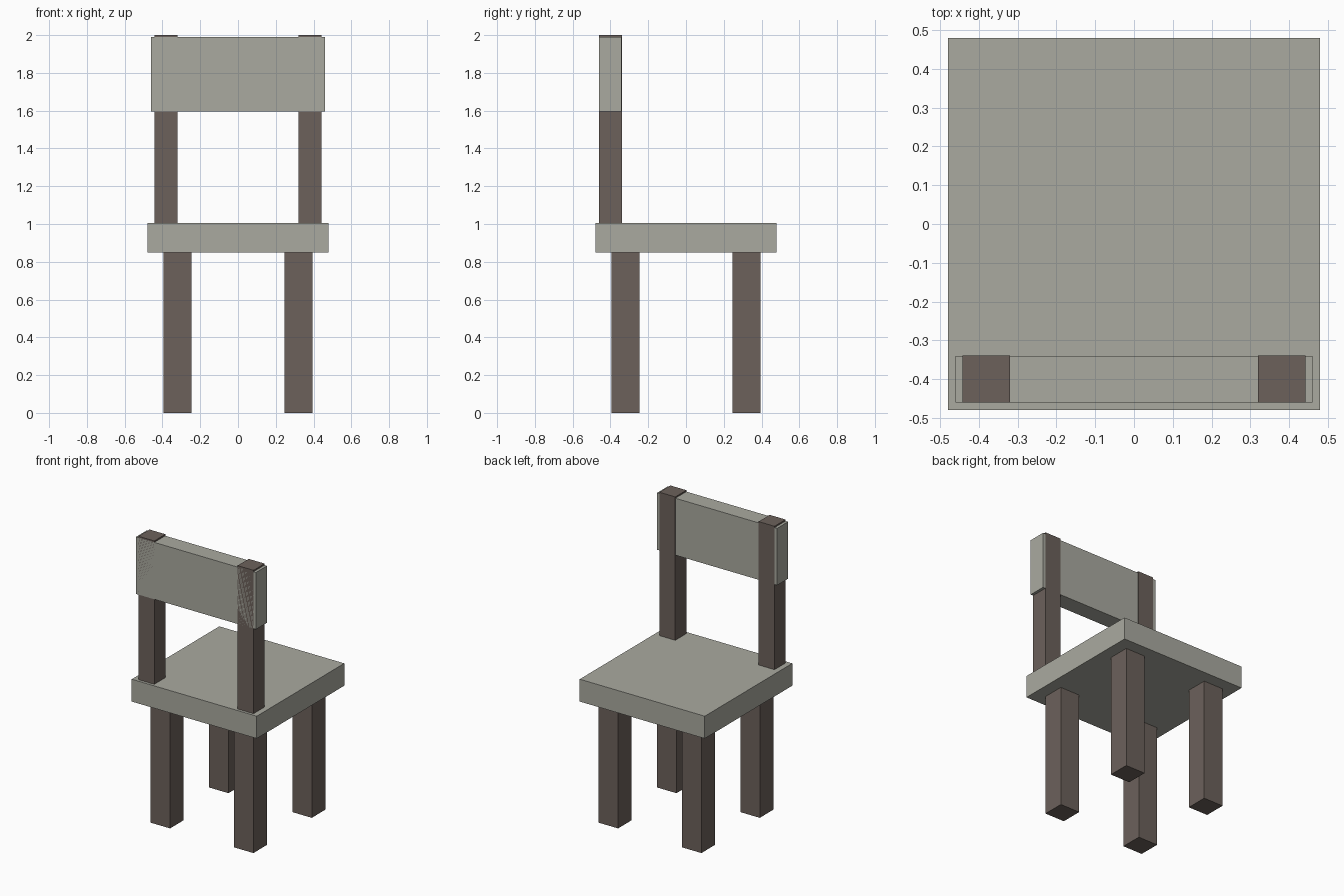
import bpy

if "Cube" in bpy.data.objects:
    bpy.data.objects.remove(bpy.data.objects["Cube"])


def material(name, rgb):
    m = bpy.data.materials.new(name)
    m.diffuse_color = (*rgb, 1.0)
    m.use_nodes = True
    m.node_tree.nodes["Principled BSDF"].inputs["Base Color"].default_value = m.diffuse_color
    return m


def box(name, lo, hi, mat):
    """Box spanning the corners lo and hi."""
    bpy.ops.mesh.primitive_cube_add(size=1, location=[(a + b) / 2 for a, b in zip(lo, hi)])
    ob = bpy.context.object
    ob.name = name
    ob.scale = [b - a for a, b in zip(lo, hi)]
    bpy.ops.object.transform_apply(location=False, rotation=False, scale=True)
    ob.data.materials.append(mat)
    return ob


pale = material("pale_panel", (0.40, 0.40, 0.35))
brown = material("dark_wood", (0.15, 0.12, 0.105))

SEAT_BOTTOM, SEAT_TOP = 0.85, 1.005

# Seat slab
box("seat", (-0.48, -0.48, SEAT_BOTTOM), (0.48, 0.48, SEAT_TOP), pale)

# Backrest panel, almost flush with the posts
box("backrest_panel", (-0.461, -0.461, 1.595), (0.461, -0.341, 1.99), pale)

for side, sx in (("left", -1), ("right", 1)):
    # Four square legs
    for end, sy in (("front", -1), ("back", 1)):
        cx, cy, h = 0.32 * sx, 0.32 * sy, 0.075
        box(f"{end}_{side}_leg", (cx - h, cy - h, 0), (cx + h, cy + h, SEAT_BOTTOM), brown)
    # Backrest posts
    px, h = 0.381 * sx, 0.061
    box(f"{side}_back_post", (px - h, -0.461, SEAT_TOP), (px + h, -0.339, 2.0), brown)
